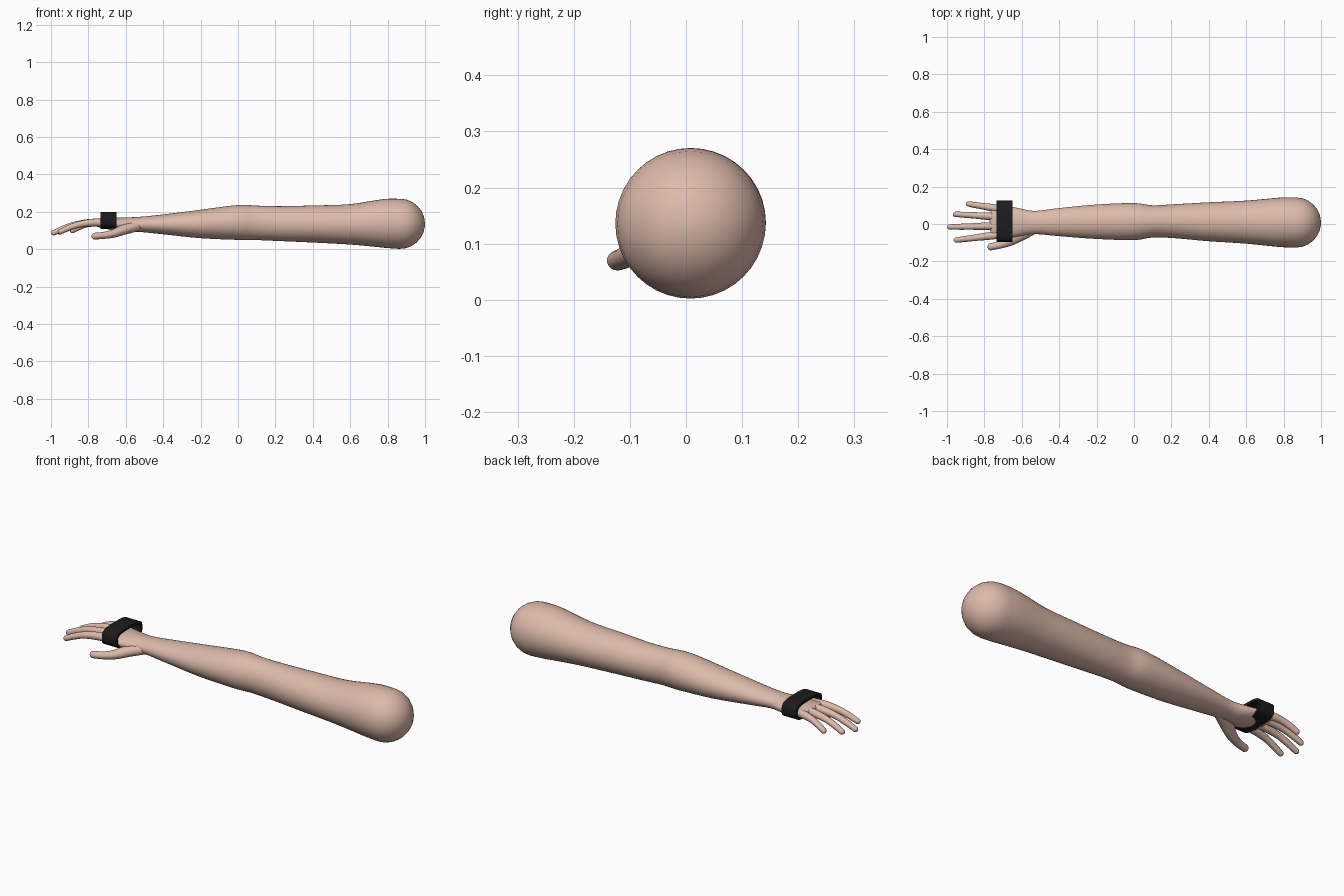
import bpy
import math
from mathutils import Vector

cube = bpy.data.objects.get("Cube")
if cube:
    bpy.data.objects.remove(cube, do_unlink=True)


def material(name, color):
    m = bpy.data.materials.new(name)
    m.use_nodes = True
    m.diffuse_color = color
    m.node_tree.nodes["Principled BSDF"].inputs["Base Color"].default_value = color
    return m


skin = material("skin", (0.72, 0.49, 0.40, 1))
black = material("black strap", (0.012, 0.012, 0.012, 1))


def add_object(name, verts, faces, mat):
    mesh = bpy.data.meshes.new(name)
    mesh.from_pydata(verts, [], faces)
    mesh.materials.append(mat)
    ob = bpy.data.objects.new(name, mesh)
    bpy.context.collection.objects.link(ob)
    bpy.ops.object.select_all(action="DESELECT")
    ob.select_set(True)
    bpy.context.view_layer.objects.active = ob
    bpy.ops.object.mode_set(mode="EDIT")
    bpy.ops.mesh.select_all(action="SELECT")
    bpy.ops.mesh.normals_make_consistent(inside=False)
    bpy.ops.object.mode_set(mode="OBJECT")
    bpy.ops.object.shade_smooth_by_angle(angle=math.radians(45))
    return ob


def spline(points, steps):
    """Catmull-Rom samples through tuples of any length."""
    p = [Vector(q) for q in points]
    p = [p[0] * 2 - p[1]] + p + [p[-1] * 2 - p[-2]]
    out = []
    for a, b, c, d in zip(p, p[1:], p[2:], p[3:]):
        for i in range(steps):
            t = i / steps
            out.append(0.5 * (b * 2 + (c - a) * t + (a * 2 - b * 5 + c * 4 - d) * t**2
                              + (b * 3 - a - c * 3 + d) * t**3))
    return out + [p[-2]]


def limb(name, stations, sides=24, steps=4, caps=6):
    """Loft of ellipses (x, y, z, half width, half height) with domed ends."""
    path = spline(stations, steps)
    n = len(path)
    rings = []
    for i, s in enumerate(path):
        tangent = (path[min(i + 1, n - 1)].to_3d() - path[max(i - 1, 0)].to_3d()).normalized()
        ring = (s.to_3d(), tangent, s[3], s[4])
        if i in (0, n - 1):
            sign = -1 if i == 0 else 1
            dome = []
            for k in range(1, caps + 1):
                a = k / caps * math.pi / 2 * 0.97
                off = tangent * (sign * min(s[3], s[4]) * math.sin(a))
                dome.append((s.to_3d() + off, tangent, s[3] * math.cos(a), s[4] * math.cos(a)))
            rings += dome[::-1] + [ring] if i == 0 else [ring] + dome
        else:
            rings.append(ring)
    verts, faces = [], []
    for center, tangent, w, h in rings:
        side = tangent.cross(Vector((0, 0, 1))).normalized()
        up = side.cross(tangent)
        for k in range(sides):
            a = math.tau * k / sides
            verts.append(center + side * (w * math.cos(a)) + up * (h * math.sin(a)))
    for r in range(len(rings) - 1):
        for k in range(sides):
            j = (k + 1) % sides
            faces.append((r * sides + k, r * sides + j, (r + 1) * sides + j, (r + 1) * sides + k))
    faces.append(tuple(range(sides)))
    faces.append(tuple(range(len(verts) - sides, len(verts))))
    return add_object(name, verts, faces, skin)


# Arm from the rounded shoulder end to the knuckles
limb("arm_and_palm", [
    (0.866, 0.008, 0.136, 0.134, 0.134),
    (0.78, 0.009, 0.138, 0.132, 0.130),
    (0.60, 0.010, 0.133, 0.115, 0.108),
    (0.40, 0.012, 0.135, 0.104, 0.099),
    (0.22, 0.015, 0.137, 0.091, 0.093),
    (0.10, 0.014, 0.141, 0.086, 0.092),
    (0.00, 0.013, 0.143, 0.099, 0.093),
    (-0.20, 0.012, 0.135, 0.092, 0.076),
    (-0.40, 0.010, 0.133, 0.075, 0.053),
    (-0.53, 0.008, 0.133, 0.062, 0.040),
    (-0.61, 0.009, 0.132, 0.074, 0.038),
    (-0.69, 0.011, 0.137, 0.088, 0.031),
    (-0.75, 0.012, 0.142, 0.088, 0.022),
], sides=40)

# Four fingers, fanned out and curling down to the tips
fingers = {
    "little_finger": ((-0.70, 0.078), (-0.885, 0.107), 0.100),
    "ring_finger": ((-0.70, 0.037), (-0.955, 0.052), 0.092),
    "middle_finger": ((-0.70, -0.010), (-0.985, -0.016), 0.088),
    "index_finger": ((-0.70, -0.055), (-0.950, -0.086), 0.094),
}
for name, ((bx, by), (tx, ty), tip_z) in fingers.items():
    limb(name, [(bx + (tx - bx) * t, by + (ty - by) * t, 0.143 + (tip_z - 0.143) * drop, r, r)
                for t, drop, r in ((0, 0, 0.021), (0.33, 0.02, 0.020), (0.6, 0.22, 0.017),
                                   (0.8, 0.55, 0.016), (1, 1, 0.014))], sides=16)

# Thumb with its broad fleshy root
limb("thumb", [
    (-0.53, -0.020, 0.126, 0.030, 0.028),
    (-0.60, -0.055, 0.108, 0.033, 0.028),
    (-0.66, -0.090, 0.086, 0.026, 0.023),
    (-0.71, -0.109, 0.075, 0.021, 0.019),
    (-0.765, -0.122, 0.070, 0.019, 0.018),
], sides=20)

# Strap: a rounded rectangular loop round the palm
sides = 48
verts = []
for x, inset in ((-0.735, 0), (-0.65, 0), (-0.65, 0.014), (-0.735, 0.014)):
    for k in range(sides):
        a = math.tau * k / sides
        c, s = math.cos(a), math.sin(a)
        verts.append((x, 0.015 + (0.110 - inset) * math.copysign(abs(c) ** 0.6, c),
                      0.154 + (0.046 - inset) * math.copysign(abs(s) ** 0.6, s)))
faces = []
for r in range(4):
    q = (r + 1) % 4
    for k in range(sides):
        j = (k + 1) % sides
        faces.append((r * sides + k, r * sides + j, q * sides + j, q * sides + k))
add_object("hand_strap", verts, faces, black)
